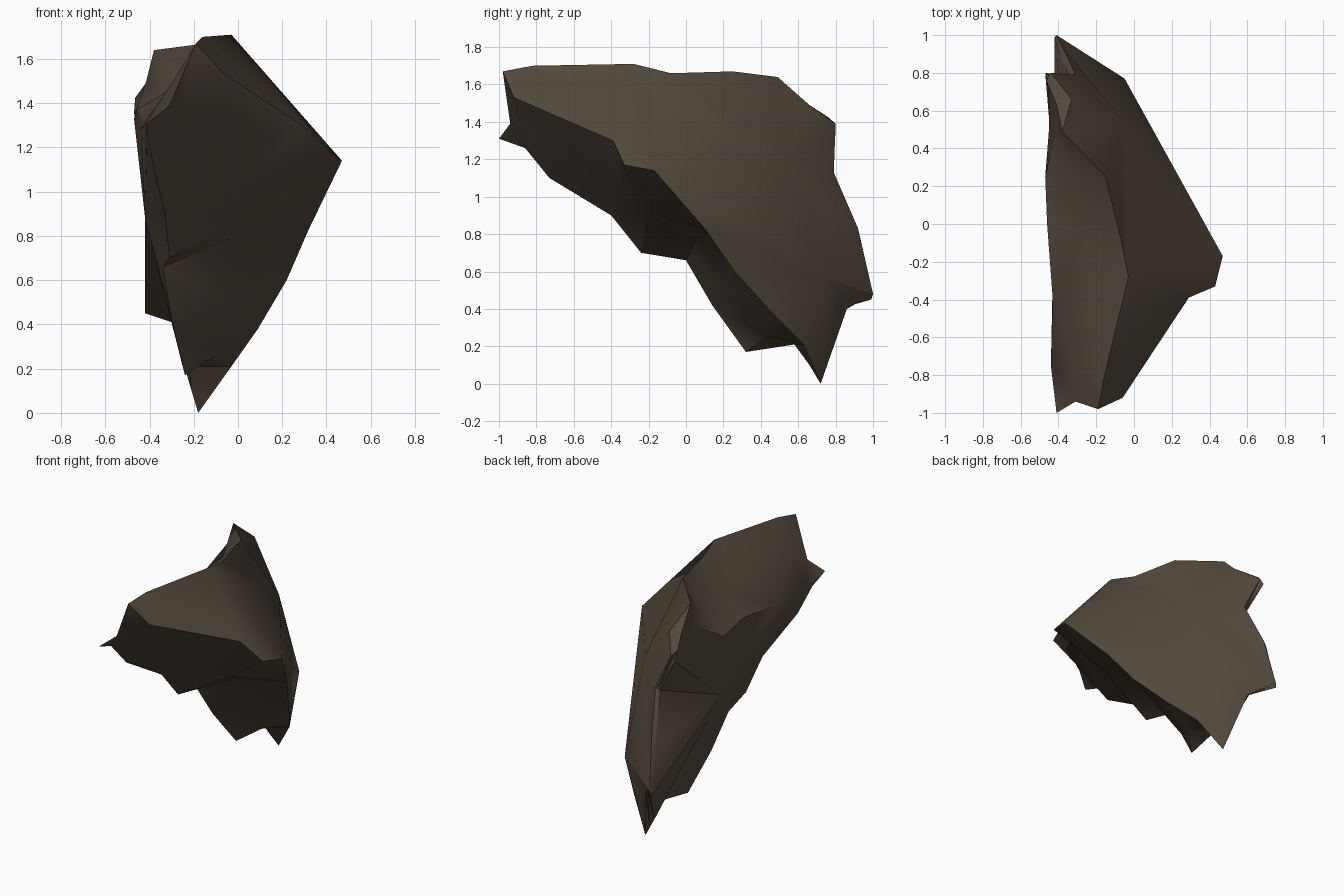
import bpy, bmesh, math
from mathutils import Vector

if "Cube" in bpy.data.objects:
    bpy.data.objects.remove(bpy.data.objects["Cube"])

# Rim of the broad right-hand face, clockwise from the front tip
right_rim = [
    (-.19, -.98, 1.67), (-.16, -.82, 1.70), (-.03, -.28, 1.71), (-.07, -.08, 1.66),
    (-.15, .25, 1.67), (-.38, .49, 1.64), (-.33, .66, 1.49), (-.44, .80, 1.39),
    (-.31, .79, 1.13), (-.37, .92, .83), (-.41, 1.0, .48), (-.28, .86, .40),
    (-.18, .72, 0), (-.03, .63, .21), (.09, .46, .38), (.22, .26, .60),
    (.32, .10, .83), (.47, -.17, 1.14), (.43, -.33, 1.17), (.29, -.39, 1.30),
    (-.06, -.92, 1.53)]

# Matching rim of the flat left-hand face
left_rim = [
    (-.41, -1.0, 1.31), (-.44, -.75, 1.28), (-.43, -.40, 1.30), (-.46, 0, 1.37),
    (-.47, .25, 1.33), (-.45, .50, 1.28), (-.45, .70, 1.27), (-.47, .80, 1.36),
    (-.34, .78, 1.11), (-.40, .91, .80), (-.42, .99, .45), (-.30, .85, .41),
    (-.21, .66, .10), (-.22, .58, .21), (-.24, .32, .17), (-.30, .14, .42),
    (-.34, 0, .66), (-.31, -.24, .70), (-.33, -.40, .90), (-.38, -.73, 1.10),
    (-.41, -.86, 1.26)]

# Small dents on the band between the rims, by rim index
dents = {0: (-.01, .05, -.10), 3: (0, 0, -.03), 4: (0, 0, -.04), 5: (0, 0, .04),
         6: (-.02, -.05, .12), 7: (-.01, -.04, .05), 14: (-.03, .04, -.02),
         16: (0, .02, .05), 18: (0, .03, .02)}

bm = bmesh.new()
mid = [(Vector(a) + Vector(b)) / 2 + Vector(dents.get(i, (0, 0, 0)))
       for i, (a, b) in enumerate(zip(right_rim, left_rim))]
right, middle, left = [[bm.verts.new(p) for p in ring]
                       for ring in (right_rim, mid, left_rim)]
n = len(right)


def fan(centre, chain):
    """Triangles from one point to each step of a chain of points."""
    for a, b in zip(chain, chain[1:]):
        bm.faces.new((centre, a, b))


# Band: top slope, back edge and underside
for a, b in ((right, middle), (middle, left)):
    for i in range(n):
        j = (i + 1) % n
        bm.faces.new((a[i], a[j], b[j], b[i]))

# Left-hand face
fan(bm.verts.new((-.42, .2, .88)), left + left[:1])

# Right-hand face: front shoulder, upper back bulge, lower back bulge
peak = right[17]
upper = bm.verts.new((-.05, .54, 1.19))
lower = bm.verts.new((-.05, .77, .55))
fan(right[19], [right[20]] + right[:3])
fan(right[2], right[17:20])
fan(upper, [peak] + right[2:11] + [lower, peak])
fan(lower, right[10:18])

bmesh.ops.triangulate(bm, faces=[f for f in bm.faces if len(f.verts) > 3])
bmesh.ops.recalc_face_normals(bm, faces=bm.faces[:])

# Smooth shading, sharp at the broken edges
for f in bm.faces:
    f.smooth = True
for e in bm.edges:
    e.smooth = e.calc_face_angle(0) < math.radians(35)

mesh = bpy.data.meshes.new("rock_shard")
bm.to_mesh(mesh)
bm.free()

stone = bpy.data.materials.new("dark brown stone")
stone.diffuse_color = (.085, .065, .044, 1)
stone.use_nodes = True
stone.node_tree.nodes["Principled BSDF"].inputs["Base Color"].default_value = stone.diffuse_color
mesh.materials.append(stone)
bpy.context.collection.objects.link(bpy.data.objects.new("rock_shard", mesh))
